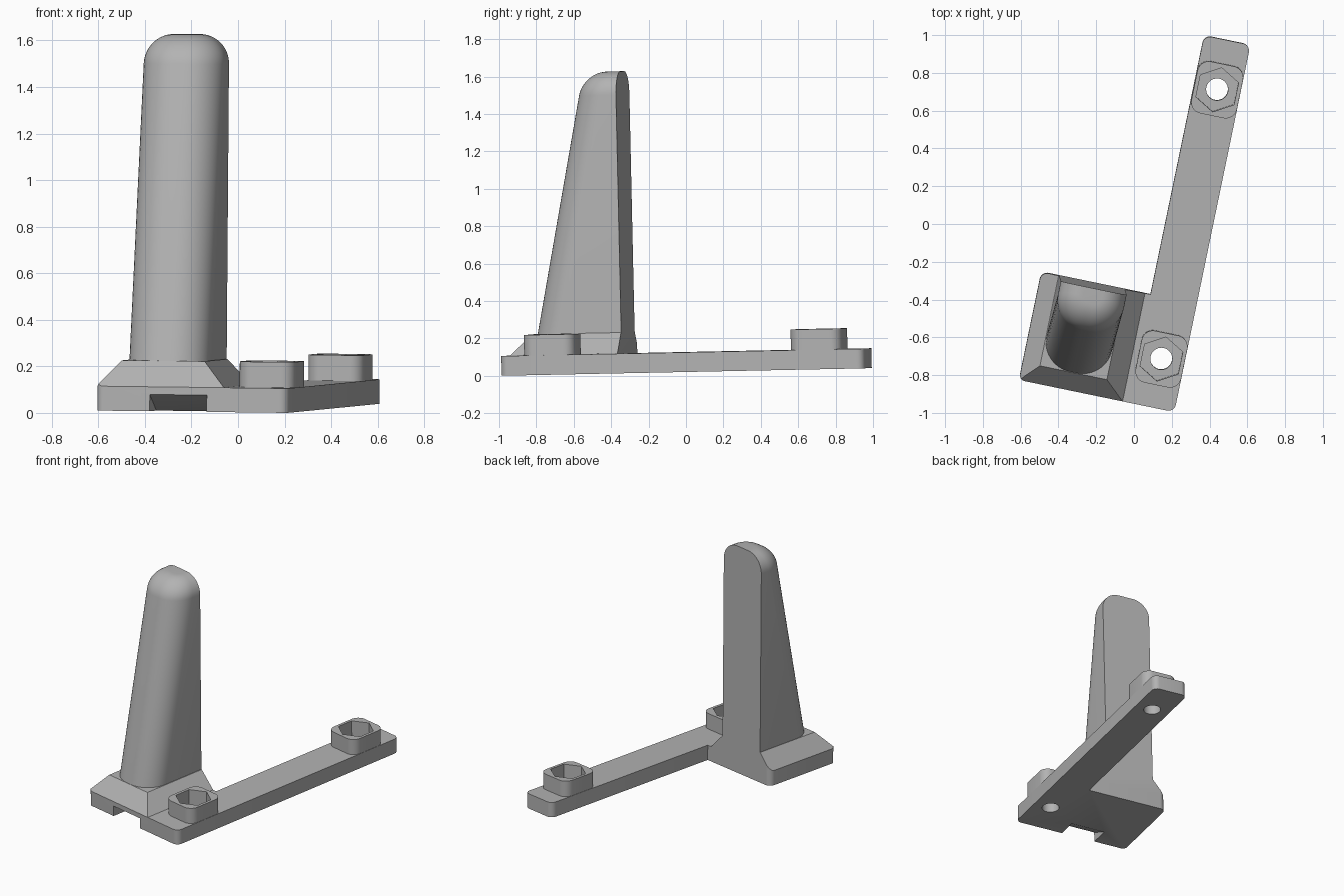
import bpy, bmesh, math
from mathutils import Matrix, Vector

cube = bpy.data.objects.get("Cube")
if cube:
    bpy.data.objects.remove(cube, do_unlink=True)

# Whole bracket is turned and very slightly tilted
FRAME = (Matrix.Translation((0, 0, 0.0235))
         @ Matrix.Rotation(math.radians(-11.7), 4, 'Z')
         @ Matrix.Rotation(0.02, 4, 'X') @ Matrix.Rotation(0.012, 4, 'Y'))

grey = bpy.data.materials.new("plain_grey")
grey.use_nodes = True
colour = (0.45, 0.45, 0.45, 1)
grey.diffuse_color = colour
grey.node_tree.nodes["Principled BSDF"].inputs["Base Color"].default_value = colour


def loft(name, rings):
    """Skin a stack of closed rings and cap both ends."""
    bm = bmesh.new()
    loops = [[bm.verts.new(p) for p in ring] for ring in rings]
    for a, b in zip(loops, loops[1:]):
        for i in range(len(a)):
            j = (i + 1) % len(a)
            bm.faces.new((a[i], a[j], b[j], b[i]))
    bm.faces.new(loops[0][::-1])
    bm.faces.new(loops[-1])
    bmesh.ops.recalc_face_normals(bm, faces=bm.faces)
    bm.transform(FRAME)
    mesh = bpy.data.meshes.new(name)
    bm.to_mesh(mesh)
    bm.free()
    mesh.materials.append(grey)
    obj = bpy.data.objects.new(name, mesh)
    bpy.context.collection.objects.link(obj)
    return obj


def rounded(corners, steps=8):
    """Outline from right-angled corners given as (x, y, radius)."""
    out = []
    for i, (x, y, r) in enumerate(corners):
        p = Vector((x, y))
        if r == 0:
            out.append(p)
            continue
        a = (Vector(corners[i - 1][:2]) - p).normalized()
        b = (Vector(corners[(i + 1) % len(corners)][:2]) - p).normalized()
        c = p + r * (a + b)
        for k in range(steps + 1):
            t = math.pi / 2 * k / steps
            out.append(c - r * (b * math.cos(t) + a * math.sin(t)))
    return out


def at(outline, z):
    return [(p[0], p[1], z) for p in outline]


def prism(name, outline, z0, z1):
    return loft(name, [at(outline, z0), at(outline, z1)])


def rect(x0, x1, y0, y1, r=0):
    return rounded([(x0, y0, r), (x1, y0, r), (x1, y1, r), (x0, y1, r)])


def ngon(x, y, r, n):
    return [(x + r * math.sin(math.tau * i / n), y + r * math.cos(math.tau * i / n))
            for i in range(n)]


def activate(obj):
    bpy.ops.object.select_all(action='DESELECT')
    obj.select_set(True)
    bpy.context.view_layer.objects.active = obj


def boolean(obj, cutter, operation='DIFFERENCE'):
    cutter.hide_render = True
    activate(obj)
    mod = obj.modifiers.new("cut", 'BOOLEAN')
    mod.operation, mod.object, mod.solver = operation, cutter, 'EXACT'
    bpy.ops.object.modifier_apply(modifier=mod.name)
    bpy.data.objects.remove(cutter, do_unlink=True)


LEFT, INNER, RIGHT = -0.43, 0.16, 0.41
FRONT, BACK, END = -0.93, -0.345, 1.055
THICK, STEP, BOSS = 0.105, 0.215, 0.215
MID = (INNER + RIGHT) / 2

# Flat L-shaped plate: square foot plus long arm
plate = prism("base_plate", rounded([
    (LEFT, FRONT, 0.03), (RIGHT, FRONT, 0.04), (RIGHT, END, 0.04),
    (INNER, END, 0.04), (INNER, BACK, 0), (LEFT, BACK, 0.04)]), 0, THICK)

# Wedge notch under the front edge
boolean(plate, loft("notch_cutter", [
    [(x, FRONT - 0.02, -0.02), (x, FRONT - 0.02, 0.08),
     (x, FRONT, 0.072), (x, FRONT + 0.18, -0.02)] for x in (-0.195, 0.055)]))

# Nut bosses with hexagonal pockets and through holes
bosses = []
for label, y in (("front", -0.667), ("back", 0.789)):
    boolean(plate, prism("hole_cutter", ngon(MID, y, 0.058, 32), -0.1, 0.3))
    boss = prism(label + "_nut_boss",
                 rect(INNER + 0.002, RIGHT - 0.002, y - 0.14, y + 0.14, 0.06), THICK, BOSS)
    boolean(boss, prism("hex_cutter", ngon(MID, y, 0.119, 6), 0, 0.3))
    bosses.append(boss)

# Sloped pedestal, flush at the back, trimmed to the rounded foot corners
pedestal = loft("pedestal", [at(rect(LEFT, 0.13, FRONT, BACK), THICK),
                             at(rect(-0.338, 0.024, -0.832, BACK), STEP)])
boolean(pedestal, prism("trim_cutter", rounded([
    (LEFT, FRONT, 0.03), (0.3, FRONT, 0), (0.3, BACK, 0), (LEFT, BACK, 0.04)]),
    0, 0.4), 'INTERSECT')

# Upright: flat back, rounded leaning front, filleted top
CENTRE, HALF, TOP, FILLET = -0.158, 0.178, 1.61, 0.125


def section(z, inset):
    front = -0.83 + 0.2 * (z - STEP) + inset
    w, r = HALF - inset, 0.16 - inset
    return at(rounded([(CENTRE - w, front, r), (CENTRE + w, front, r),
                       (CENTRE + w, BACK, 0), (CENTRE - w, BACK, 0)], 12), z)


rings = [section(STEP, 0)]
for k in range(13):
    t = math.pi / 2 * k / 12
    rings.append(section(TOP - FILLET + FILLET * math.sin(t), FILLET * (1 - math.cos(t))))
upright = loft("upright", rings)

for obj in (plate, pedestal, upright, *bosses):
    activate(obj)
    bpy.ops.object.shade_smooth_by_angle(angle=math.radians(28))
